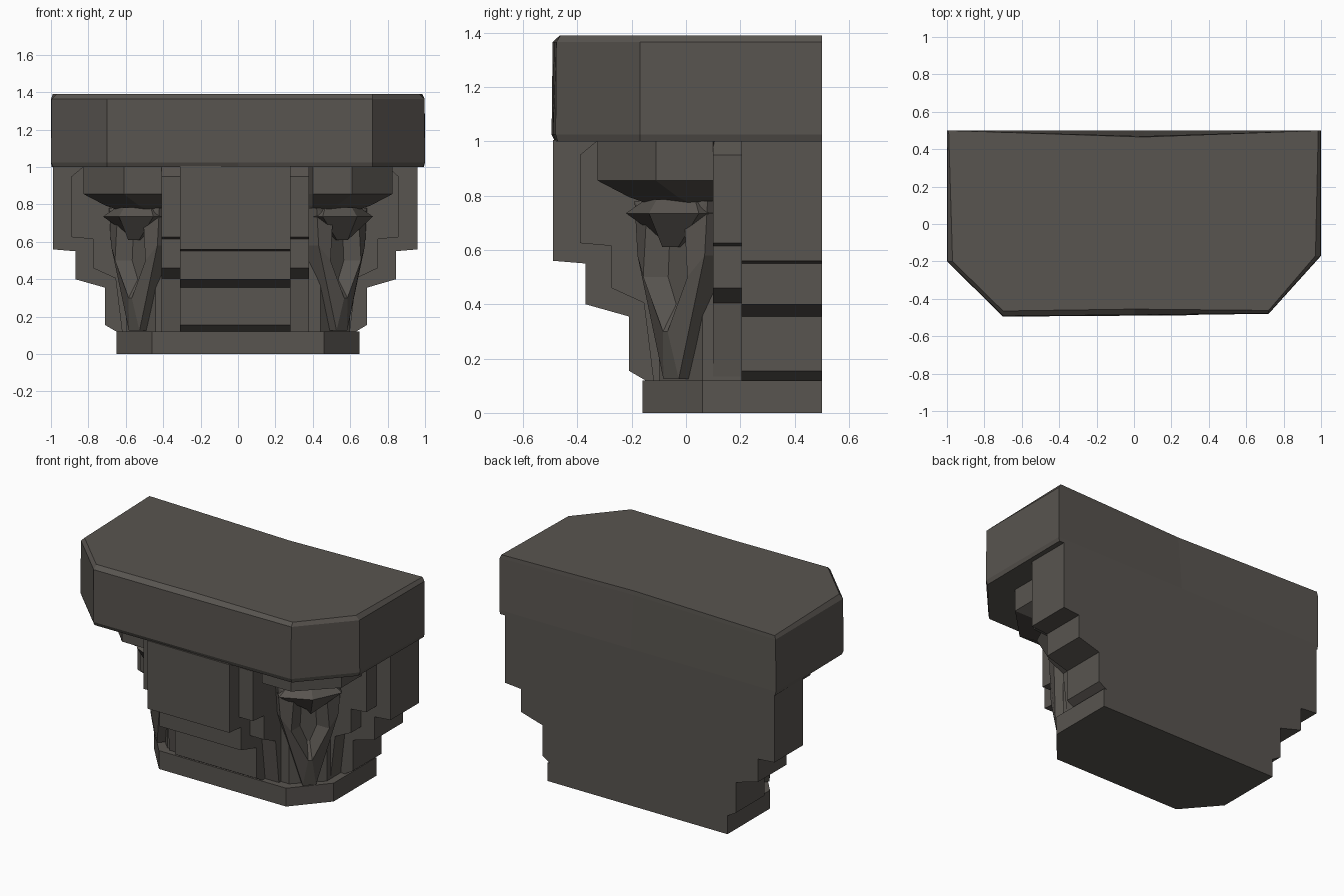
import bpy, bmesh, math
from mathutils import Vector

if "Cube" in bpy.data.objects:
    bpy.data.objects.remove(bpy.data.objects["Cube"])

stone = bpy.data.materials.new("dark stone")
stone.diffuse_color = (0.098, 0.089, 0.079, 1)
stone.use_nodes = True
stone.node_tree.nodes["Principled BSDF"].inputs["Base Color"].default_value = stone.diffuse_color


def place(w, d, z, angle):
    """Local width / outward distance / height, turned about the capital's axis at the wall."""
    a = math.radians(angle)
    return Vector((w * math.cos(a) + d * math.sin(a), 0.5 + w * math.sin(a) - d * math.cos(a), z))


def finish(name, bm):
    bmesh.ops.recalc_face_normals(bm, faces=bm.faces)
    mesh = bpy.data.meshes.new(name)
    bm.to_mesh(mesh)
    bm.free()
    mesh.materials.append(stone)
    obj = bpy.data.objects.new(name, mesh)
    bpy.context.collection.objects.link(obj)
    return obj


def loft(name, rings):
    """Skin between rings of equal point count, closing both ends."""
    bm = bmesh.new()
    vs = [[bm.verts.new(p) for p in ring] for ring in rings]
    n = len(vs[0])
    for lo, hi in zip(vs, vs[1:]):
        for i in range(n):
            bm.faces.new((lo[i], lo[(i + 1) % n], hi[(i + 1) % n], hi[i]))
    bm.faces.new(vs[0])
    bm.faces.new(vs[-1])
    return finish(name, bm)


def profile(name, pts, w0, w1, angle):
    """Stepped side profile (distance, height) pulled across a width."""
    return loft(name, [[place(w, d, z, angle) for d, z in pts] for w in (w0, w1)])


def half_octagon(hx, front, cx, cy, z):
    """Wall-backed plan with two cut front corners."""
    return [(-hx, 0.5, z), (-hx, cy, z), (-cx, front, z), (cx, front, z), (hx, cy, z), (hx, 0.5, z)]


# plinth and hidden core
loft("plinth", [half_octagon(0.65, -0.16, 0.46, 0.06, z) for z in (0, 0.12)])
loft("core", [half_octagon(0.60, -0.10, 0.44, 0.06, z) for z in (0.1, 1.0)])


# top slab with a softened rim, a worn chip in front and a worn back edge
def slab_ring(z, inset, dent, chip):
    i = inset
    return [(-1 + i * .3, 0.5, z), (-1 + i, -0.2, z), (-0.7, -0.495 + i, z), (0.0, -0.49 + i + chip, z),
            (0.72, -0.48 + i * .6, z), (1 - i, -0.17, z), (1 - i * .5, 0.5, z), (0.05, 0.5 - dent, z)]


loft("top_slab", [slab_ring(1.0, 0.012, 0, 0), slab_ring(1.025, 0, 0, 0),
                  slab_ring(1.365, 0.004, 0.03, 0), slab_ring(1.39, 0.03, 0.035, 0.005)])

# stepped panels on the front and on both sides
panel = [(0.3, 1.005), (0.99, 1.005), (0.99, 0.56), (0.87, 0.55), (0.87, 0.40),
         (0.71, 0.355), (0.71, 0.155), (0.65, 0.12), (0.3, 0.12)]
right_panel = [(d * 0.97, z) for d, z in panel]
profile("front_panel", panel, -0.31, 0.28, 0)
profile("right_panel", right_panel, -0.295, 0, 90)
profile("left_panel", panel, 0, 0.295, -90)

# recessed stepped frames flanking each panel
frame = [(0.3, 1.0), (0.83, 1.0), (0.89, 0.95), (0.89, 0.625), (0.775, 0.615),
         (0.775, 0.46), (0.655, 0.405), (0.62, 0.12), (0.3, 0.12)]
right_frame = [(d * 0.965, z) for d, z in frame]
profile("front_frame", frame, -0.41, 0.38, 0)
profile("right_frame", right_frame, -0.4, 0, 90)
profile("left_frame", frame, 0, 0.4, -90)

# diagonal corner ornaments
for side, angle in (("right", 45), ("left", -45)):
    s = 1 if side == "right" else -1

    # cap block: straight band, then sloping in to a narrow neck
    def cap(reach, cut, z):
        plan = [(0.3, 0.3), (0.40, reach), (cut, reach), (reach, cut), (reach, 0.40)]
        return [(s * x, 0.5 - v, z) for x, v in plan]
    loft(side + "_cap_block", [cap(0.64, 0.48, 0.77), cap(0.71, 0.53, 0.795),
                               cap(0.825, 0.61, 0.855), cap(0.825, 0.61, 1.0)])

    # pointed drop under the cap
    def drop(half, out, z):
        return [place(w, d, z, angle) for w, d in ((-half, 0.70), (-half, out - .03), (0, out + .04),
                                                   (half, out - .03), (half, 0.70))]
    loft(side + "_drop", [drop(0.012, 0.79, 0.61), drop(0.19, 0.86, 0.735), drop(0.13, 0.82, 0.785)])

    # tapering leaf with raised rim and hollow centre
    outline = [(-0.19, 0.78), (-0.175, 0.58), (-0.04, 0.125), (0.04, 0.125), (0.175, 0.58), (0.19, 0.78)]
    bm = bmesh.new()
    front = bm.faces.new([bm.verts.new(place(w, 0.785, z, angle)) for w, z in outline])
    back = [bm.verts.new(place(w * 1.1, 0.6, z, angle)) for w, z in outline]
    fv = list(front.verts)
    for i in range(6):
        j = (i + 1) % 6
        bm.faces.new((fv[i], fv[j], back[j], back[i]))
    bm.faces.new(back)
    # inner rings: raised rim, then sunken hollow
    ring = fv
    bm.faces.remove(front)
    for d, pts in ((0.815, [(-0.10, 0.70), (-0.115, 0.50), (-0.012, 0.30),
                            (0.012, 0.30), (0.115, 0.50), (0.10, 0.70)]),
                   (0.75, [(-0.04, 0.68), (-0.05, 0.50), (-0.008, 0.40),
                           (0.008, 0.40), (0.05, 0.50), (0.04, 0.68)])):
        new = [bm.verts.new(place(w, d, z, angle)) for w, z in pts]
        for i in range(6):
            j = (i + 1) % 6
            bm.faces.new((ring[i], ring[j], new[j], new[i]))
        ring = new
    bm.faces.new(ring)
    finish(side + "_leaf", bm)
